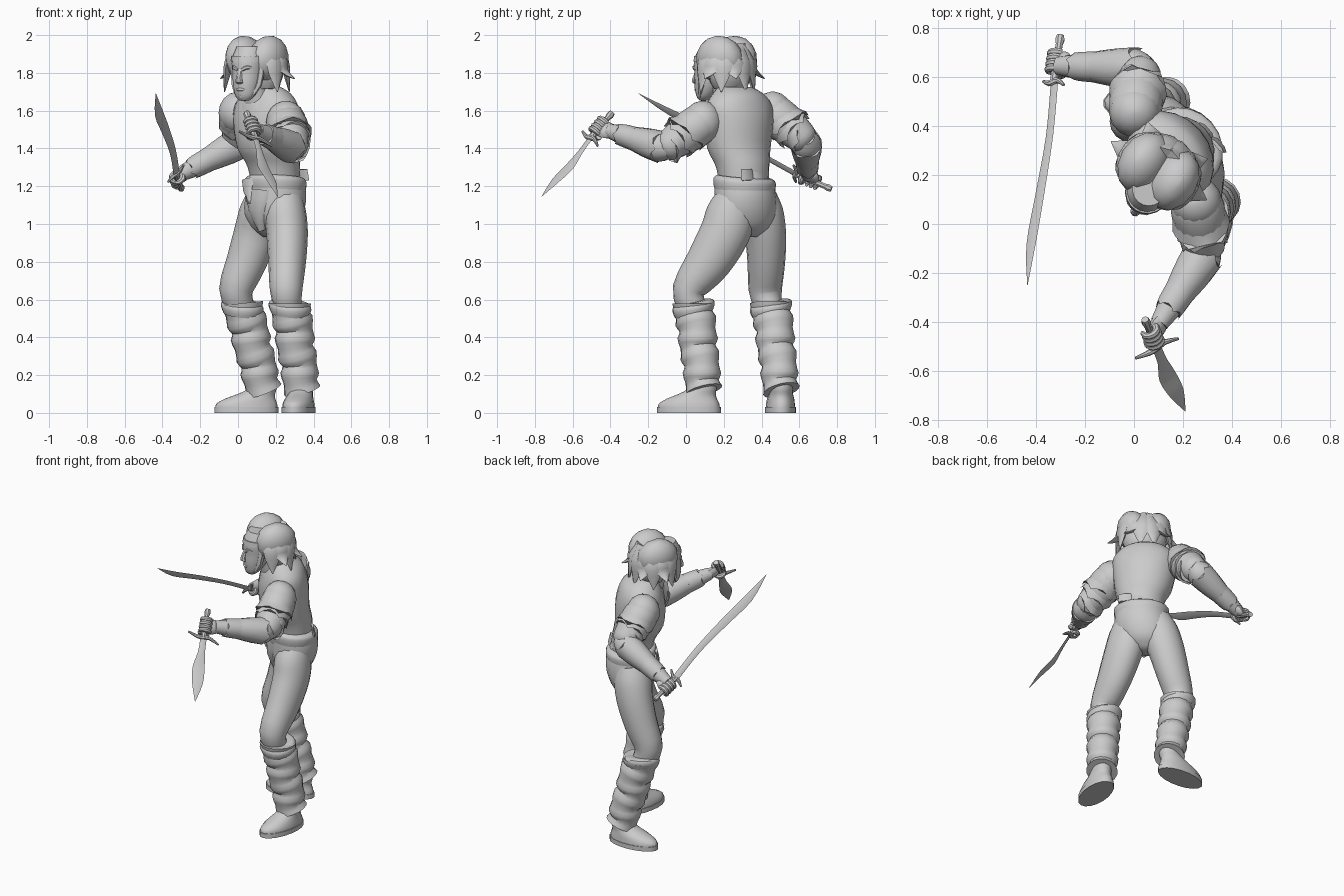
import bpy, bmesh, math
from mathutils import Vector as V

if "Cube" in bpy.data.objects:
    bpy.data.objects.remove(bpy.data.objects["Cube"])

grey = bpy.data.materials.new("plain grey")
grey.use_nodes = True
GREY = (0.6, 0.6, 0.6, 1)
grey.diffuse_color = GREY
grey.node_tree.nodes["Principled BSDF"].inputs["Base Color"].default_value = GREY

UP = V((0, 0, 1))
FRONT = V((-0.75, -0.66, 0)).normalized()    # way the body faces
SIDE = V((0.66, -0.75, 0)).normalized()      # the body's own left
LOOK = V((-0.52, -0.85, 0)).normalized()     # way the face looks
CHEEK = V((0.85, -0.52, 0)).normalized()


def finish(name, bm):
    bmesh.ops.recalc_face_normals(bm, faces=bm.faces)
    mesh = bpy.data.meshes.new(name)
    bm.to_mesh(mesh)
    bm.free()
    mesh.materials.append(grey)
    ob = bpy.data.objects.new(name, mesh)
    bpy.context.collection.objects.link(ob)
    ob.select_set(True)
    bpy.context.view_layer.objects.active = ob
    return ob


def refine(rings, k):
    """Catmull-Rom interpolation of ring tuples."""
    out = []
    for i in range(len(rings) - 1):
        a, b, c, d = (rings[max(i - 1, 0)], rings[i], rings[i + 1],
                      rings[min(i + 2, len(rings) - 1)])
        for j in range(k):
            t = j / k
            out.append([q + 0.5 * t * (r - p + t * (2 * p - 5 * q + 4 * r - s + t * (3 * (q - r) + s - p)))
                        for p, q, r, s in zip(a, b, c, d)])
    return out + [rings[-1]]


def loft(name, rings, ref=SIDE, n=14, k=3, axis=None, jag=0.0):
    """Skin ellipses (x, y, z, half width along ref, half depth) into one closed part."""
    if k > 1:
        rings = refine(rings, k)
    bm = bmesh.new()
    loops = []
    for i, r in enumerate(rings):
        c = V(r[:3])
        t = axis or (V(rings[min(i + 1, len(rings) - 1)][:3]) - V(rings[max(i - 1, 0)][:3])).normalized()
        u = (ref - t * ref.dot(t)).normalized()
        w = t.cross(u)
        loop = []
        for j in range(n):
            a = math.tau * j / n
            p = c + u * math.cos(a) * r[3] + w * math.sin(a) * r[4]
            if i == len(rings) - 1:
                p -= t * jag * abs(math.sin(2.5 * a))
            loop.append(bm.verts.new(p))
        loops.append(loop)
    for a, b in zip(loops, loops[1:]):
        for j in range(n):
            bm.faces.new((a[j], a[(j + 1) % n], b[(j + 1) % n], b[j]))
    bm.faces.new(loops[0])
    bm.faces.new(loops[-1])
    return finish(name, bm)


def tube(name, points, radii, **kw):
    return loft(name, [(*p, r, r) for p, r in zip(points, radii)], **kw)


def blob(name, centre, size, axis=UP, ref=SIDE, n=14):
    """Ellipsoid: size is (width, depth, height) in half lengths."""
    c, rings = V(centre), []
    for i in range(9):
        a = math.pi * (0.03 + 0.94 * i / 8)
        rings.append((*(c - axis * math.cos(a) * size[2]), math.sin(a) * size[0], math.sin(a) * size[1]))
    return loft(name, rings, ref, n, 1, axis)


# Torso, neck and hips
loft("tunic", [(.2, .31, 1.16, .13, .12), (.19, .3, 1.3, .145, .135), (.16, .28, 1.4, .178, .153),
               (.15, .28, 1.54, .2, .157), (.15, .28, 1.63, .198, .138), (.15, .275, 1.69, .15, .112),
               (.14, .26, 1.725, .1, .075)], n=20, axis=UP)
tube("neck", [(.12, .24, 1.6), (.095, .21, 1.7), (.09, .195, 1.78)], [.085, .068, .065])
loft("collar", [(.13, .25, 1.61, .14, .115), (.125, .245, 1.66, .115, .1), (.12, .24, 1.69, .09, .08)], n=18)
loft("trouser_seat", [(.18, .33, .93, .04, .05), (.185, .33, .98, .13, .11), (.19, .32, 1.06, .172, .148),
                      (.2, .315, 1.14, .172, .155), (.2, .31, 1.2, .165, .15)], n=20, axis=UP)
loft("waistband", [(.2, .31, 1.17, .165, .15), (.2, .31, 1.205, .172, .157), (.2, .31, 1.235, .17, .155),
                   (.2, .31, 1.25, .15, .135)], n=20, axis=V((.05, .08, 1)).normalized())
HIP = V((.2, .31, 0))
loft("front_panel", [(*(HIP + FRONT * f + UP * z), w, d) for f, z, w, d in
                     ((.125, 1.18, .09, .035), (.125, 1.08, .07, .038), (.09, .97, .02, .03))], k=2)
loft("belt_flap", [(*(HIP + FRONT * f - SIDE * s + UP * z), w, .01) for f, s, z, w in
                   ((.15, .05, 1.24, .05), (.163, .04, 1.18, .035), (.165, .02, 1.11, .005))], n=6, k=1)
for i in (0, 1):
    c = HIP - FRONT * .122 + SIDE * (.085 - .075 * i) + UP * 1.23
    loft("back_tab_%d" % i, [(*c, .045, .012), (*(c + FRONT * .01 + UP * (.06 - .015 * i)), .04, .008)], n=6, k=1)

# Legs
loft("left_trouser_leg", [(.24, .27, 1.15, .1, .1), (.25, .24, 1.06, .11, .13), (.26, .205, .95, .11, .132),
                          (.26, .12, .8, .1, .12), (.255, .015, .65, .086, .088),
                          (.265, .04, .55, .07, .07)], ref=V((1, 0, 0)), n=16)
loft("right_trouser_leg", [(.15, .38, 1.15, .1, .1), (.125, .395, 1.06, .12, .118), (.095, .42, .95, .11, .117),
                           (.045, .425, .8, .1, .107), (-.01, .42, .65, .088, .09),
                           (.02, .44, .55, .07, .07)], ref=V((0, 1, 0)), n=16)
for side, top, low in (("left", (.275, .04, .58), (.34, .095, .12)), ("right", (.022, .45, .58), (.137, .505, .12))):
    rings = []
    for i in range(21):
        t = i / 20
        r = (.104 - .012 * t) * (1 + .07 * math.sin(math.tau * (5 * t + .2)))
        c = V(top).lerp(V(low), t) + FRONT * .006 * math.sin(math.tau * 2.5 * t)
        rings.append((*c, r, r * 1.03))
    loft(side + "_gaiter", rings, n=16, k=1)
    tube(side + "_gaiter_cuff", [V(top) + UP * d for d in (-.06, -.025, .0, .01)], [.1, .114, .108, .085],
         n=16, k=2, axis=V((.1, -.18, 1)).normalized())

# Shoes: sole, then upper drawn back towards the ankle
for side, c, d, ankle, hw in (("left", V((.32, .015, 0)), V((-.2, -1, 0)), V((.34, .095, 0)), .085),
                              ("right", V((.045, .5, 0)), V((-1, -.05, 0)), V((.14, .505, 0)), .082)):
    d.normalize()
    across = d.cross(UP)
    loft(side + "_sole", [(*(c + UP * z), hw, .172) for z in (0, .03)], across, 18, 1, UP)
    loft(side + "_shoe", [(*(c.lerp(ankle, t) + UP * z), w, l) for t, z, w, l in
                          ((0, .03, hw - .004, .167), (.02, .05, hw - .006, .162), (.2, .075, .072, .135),
                           (.55, .1, .064, .1), (.9, .13, .06, .075), (1, .18, .055, .06))], across, 18, 2, UP)

# Arms: sleeves, layered shoulder guards, forearm wraps
ARMS = {"left": (V((.25, .11, 1.555)), V((.295, -.11, 1.4)), V((.12, -.38, 1.485))),
        "right": (V((.0, .44, 1.605)), V((.03, .635, 1.44)), V((-.28, .645, 1.275)))}
for side, (sh, el, wr) in ARMS.items():
    tube(side + "_upper_arm", [sh.lerp(el, t) for t in (-.15, .1, .4, .75, 1, 1.12)],
         [.07, .105, .109, .092, .075, .04], n=16)
    blob(side + "_shoulder", sh.lerp(el, .1), (.106, .106, .113))
    for i in range(3):
        a, b = sh.lerp(el, .2 + .18 * i), sh.lerp(el, .58 + .17 * i)
        tube("%s_sleeve_layer_%d" % (side, i), [a, a.lerp(b, .5), b],
             [.1 - .008 * i, .113 - .008 * i, .119 - .011 * i], n=20, k=1, jag=.03,
             axis=(b - a + UP * .04 * (i - 1)).normalized())
    tube(side + "_forearm", [el.lerp(wr, t) for t in (-.12, .05, .3, .65, .95, 1.1)],
         [.045, .078, .08, .062, .046, .038], n=14)
    tube(side + "_elbow_wrap", [el.lerp(wr, t) for t in (.5, .3, .02)], [.068, .08, .086], n=20, k=1, jag=.035)
    tube(side + "_wrist_wrap", [el.lerp(wr, t) for t in (.6, .8, .92)], [.064, .06, .056], n=20, k=1, jag=.02)

# Weapons and the fists around them
SABRE_EDGE, DAGGER_EDGE = V((.72, .25, .57)), V((.8, .55, -.2))
loft("sabre_blade", [(-.325, .58, 1.265, .02, .005), (-.345, .36, 1.385, .02, .005),
                     (-.385, .12, 1.5, .025, .005), (-.42, -.08, 1.59, .026, .005),
                     (-.435, -.25, 1.69, .001, .001)], SABRE_EDGE, 4)
loft("dagger_blade", [(.095, -.51, 1.45, .02, .006), (.115, -.56, 1.38, .022, .006),
                      (.135, -.62, 1.3, .038, .006), (.175, -.69, 1.23, .033, .005),
                      (.21, -.765, 1.145, .001, .001)], DAGGER_EDGE, 4)
for name, side, pommel, guard, edge, bar in (
        ("sabre", "right", V((-.3, .77, 1.185)), V((-.328, .58, 1.265)), SABRE_EDGE, .06),
        ("dagger", "left", V((.045, -.39, 1.59)), V((.092, -.505, 1.455)), DAGGER_EDGE, .1)):
    ax = (guard - pommel).normalized()
    tube(name + "_grip", [pommel, pommel + ax * .02, pommel + ax * .04, guard], [.016, .02, .015, .017], n=8, k=1)
    edge = edge.normalized()
    tube(name + "_guard", [guard - edge * bar - ax * .02, guard - edge * bar * .4, guard,
                           guard + edge * bar * .4, guard + edge * bar + ax * .03],
         [.006, .012, .016, .012, .006], ref=ax, n=8, k=2)
    wrist = ARMS[side][2]
    mid = pommel.lerp(guard, .58)
    inward = wrist - mid
    inward = (inward - ax * inward.dot(ax)).normalized()
    turn = ax.cross(inward)
    palm = mid + inward * .022
    loft(side + "_palm", [(*wrist, .036, .03), (*wrist.lerp(palm, .6), .048, .03), (*palm, .046, .026),
                          (*(palm - inward * .012), .034, .02)], ref=ax, n=10)
    for i in range(4):
        base = mid + ax * (i - 1.5) * .024
        arc = [base + (inward * math.cos(a) + turn * math.sin(a)) * .031 for a in (.3, 1.2, 2.1, 3, 3.9)]
        tube("%s_finger_%d" % (side, i), arc, [.014, .016, .015, .014, .009], ref=ax, n=8, k=2)
    arc = [mid + ax * .045 + (inward * math.cos(a) - turn * math.sin(a)) * .032 for a in (.2, 1.1, 2, 2.7)]
    tube(side + "_thumb", arc, [.016, .017, .015, .009], ref=ax, n=8, k=2)

# Head and face
HEAD = V((.075, .165, 0))


def on_face(f, s, z):
    return HEAD + LOOK * f + CHEEK * s + UP * z


loft("head", [(*on_face(f, 0, z), w, d) for f, z, w, d in
              ((.08, 1.655, .03, .025), (.07, 1.68, .055, .05), (.05, 1.74, .074, .08),
               (.04, 1.8, .082, .088), (.035, 1.87, .088, .094), (.02, 1.94, .07, .075))], CHEEK, 18, axis=UP)
loft("nose", [(*on_face(.116, 0, 1.825), .012, .01), (*on_face(.132, 0, 1.775), .016, .018),
              (*on_face(.132, 0, 1.75), .022, .02), (*on_face(.116, 0, 1.74), .012, .01)], CHEEK, 8, 2, UP)
loft("headband", [(*on_face(.03, 0, 1.86), .094, .103), (*on_face(.028, 0, 1.89), .092, .1)], CHEEK, 20, 1, UP)
blob("chin_beard", on_face(.085, 0, 1.68), (.035, .035, .03), ref=CHEEK, n=8)
blob("mouth", on_face(.117, 0, 1.712), (.03, .016, .01), ref=CHEEK, n=8)
for s in (-1, 1):
    tube("brow_%d" % s, [on_face(.124, s * .012, 1.815), on_face(.114, s * .04, 1.83), on_face(.083, s * .065, 1.82)],
         [.01, .013, .007], ref=UP, n=6, k=2)
    tube("sideburn_%d" % s, [on_face(.04, s * .08, 1.84), on_face(.055, s * .072, 1.74), on_face(.08, s * .045, 1.675)],
         [.022, .02, .008], n=6, k=2)

# Parted hair: two overlapping lobes, flat locks falling from them, and a nape
CROWN = V((.1, .215, 1.86))
for s, name in ((1, "left"), (-1, "right")):
    lean = (UP + CHEEK * s * .25).normalized()
    blob(name + "_hair_lobe", CROWN + CHEEK * s * .068 + UP * .01, (.1, .135, .128), axis=lean, ref=CHEEK, n=12)
    for i in range(5):
        a = math.radians(66 + 25 * i)
        out = CHEEK * s * math.sin(a) * 1.2 + LOOK * math.cos(a)
        flick = i % 2
        points = [CROWN + out * r + UP * z for r, z in
                  ((.075, .08), (.128, .0), (.138, -.07 + .02 * flick), (.15 + .04 * flick, -.16 + .07 * flick))]
        loft("%s_lock_%d" % (name, i), [(*p, w, d) for p, w, d in
                                        zip(points, (.05, .056, .045, .003), (.03, .022, .016, .003))],
             ref=UP.cross(out).normalized(), n=6, k=2)
loft("nape_hair", [(*(CROWN - LOOK * .02 + UP * z), w, d) for z, w, d in
                   ((.05, .14, .1), (-.05, .142, .105), (-.11, .125, .095), (-.17, .085, .06))],
     CHEEK, 20, 2, UP, -.03)

bpy.ops.object.shade_smooth_by_angle(angle=math.radians(40))
